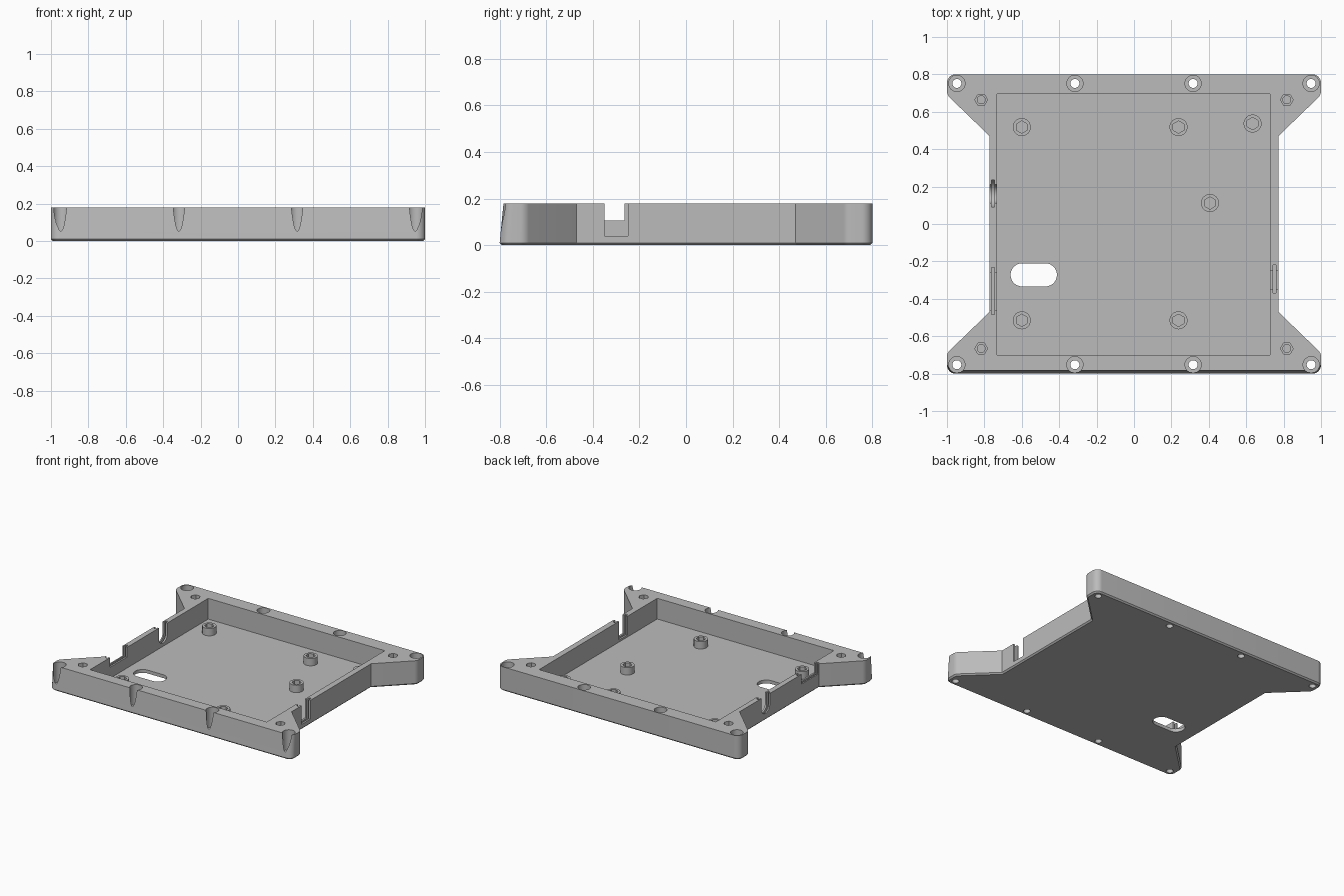
import bpy, bmesh, math
from mathutils import Vector

old = bpy.data.objects.get("Cube")
if old:
    bpy.data.objects.remove(old, do_unlink=True)

HEIGHT, FLOOR, CHAMFER = 0.18, 0.025, 0.01

grey = bpy.data.materials.new("plain grey")
grey.use_nodes = True
grey.diffuse_color = (0.5, 0.5, 0.5, 1)
grey.node_tree.nodes["Principled BSDF"].inputs["Base Color"].default_value = (0.5, 0.5, 0.5, 1)


def loft(name, rings):
    """Closed solid through rings of equal point count."""
    bm = bmesh.new()
    loops = [[bm.verts.new(p) for p in ring] for ring in rings]
    n = len(loops[0])
    for a, b in zip(loops, loops[1:]):
        for i in range(n):
            j = (i + 1) % n
            bm.faces.new((a[i], a[j], b[j], b[i]))
    bm.faces.new(loops[0][::-1])
    bm.faces.new(loops[-1])
    bmesh.ops.recalc_face_normals(bm, faces=bm.faces)
    mesh = bpy.data.meshes.new(name)
    bm.to_mesh(mesh)
    bm.free()
    obj = bpy.data.objects.new(name, mesh)
    bpy.context.collection.objects.link(obj)
    return obj


def prism(name, outline, z0, z1):
    return loft(name, [[(x, y, z) for x, y in outline] for z in (z0, z1)])


def ngon(x, y, r, sides, turn=0.0):
    return [(x + r * math.cos(turn + math.tau * i / sides),
             y + r * math.sin(turn + math.tau * i / sides)) for i in range(sides)]


def cylinder(name, x, y, r, z0, z1, sides=32, turn=0.0):
    return prism(name, ngon(x, y, r, sides, turn), z0, z1)


def box(name, x0, x1, y0, y1, z0, z1):
    return prism(name, [(x0, y0), (x1, y0), (x1, y1), (x0, y1)], z0, z1)


def rounded(corners, steps=6):
    """Round each (x, y, radius) corner of a polygon."""
    pts = []
    for i, (x, y, r) in enumerate(corners):
        p = Vector((x, y))
        if r == 0:
            pts.append((x, y))
            continue
        a = (Vector(corners[i - 1][:2]) - p).normalized()
        b = (Vector(corners[(i + 1) % len(corners)][:2]) - p).normalized()
        half = a.angle(b) / 2
        centre = p + (a + b).normalized() * r / math.sin(half)
        u = p + a * r / math.tan(half) - centre
        v = p + b * r / math.tan(half) - centre
        for k in range(steps + 1):
            d = u.lerp(v, k / steps).normalized() * r
            pts.append(tuple(centre + d))
    return pts


def inset(pts, d):
    """Move a counter-clockwise outline inwards by d."""
    out = []
    for i, p in enumerate(pts):
        p, a, b = Vector(p), Vector(pts[i - 1]), Vector(pts[(i + 1) % len(pts)])
        e, f = (p - a).normalized(), (b - p).normalized()
        n = Vector((-e.y - f.y, e.x + f.x)).normalized()
        out.append(tuple(p + n * d / max(0.3, n.dot(Vector((-e.y, e.x))))))
    return out


def cut(obj, cutters):
    for c in cutters:
        c.hide_render = True
        m = obj.modifiers.new(c.name, "BOOLEAN")
        m.operation, m.solver, m.object = "DIFFERENCE", "EXACT", c
    graph = bpy.context.evaluated_depsgraph_get()
    mesh = bpy.data.meshes.new_from_object(obj.evaluated_get(graph))
    obj.modifiers.clear()
    obj.data = mesh
    for c in cutters:
        bpy.data.objects.remove(c, do_unlink=True)


def finish(obj):
    obj.data.materials.clear()
    obj.data.materials.append(grey)
    bpy.ops.object.select_all(action="DESELECT")
    obj.select_set(True)
    bpy.context.view_layer.objects.active = obj
    bpy.ops.object.shade_smooth_by_angle(angle=math.radians(30))


# Tray body: plate with four flared corners, bottom chamfer and leaning front
quarter = [(0.772, 0.47, 0), (1, 0.69, 0.05), (1, 0.8, 0.045)]
right_half = [(x, -y, r) for x, y, r in quarter[::-1]] + quarter
outline = rounded(right_half + [(-x, -y, r) for x, y, r in right_half])


def lean(y):
    return y if y > -0.69 else -0.69 + (y + 0.69) * 0.85


body = loft("tray_body", [
    [(x, y, 0) for x, y in inset(outline, CHAMFER)],
    [(x, y, CHAMFER) for x, y in outline],
    [(x, lean(y), HEIGHT) for x, y in outline],
])

TOP = HEIGHT + 0.05
cutters = [box("cavity", -0.733, 0.728, -0.7, 0.695, FLOOR, TOP)]

# Counterbored screw holes along front and back
for x in (-0.947, -0.316, 0.316, 0.947):
    for y in (-0.7525, 0.7515):
        cutters.append(cylinder("screw_hole", x, y, 0.024, -0.05, TOP))
        cutters.append(cylinder("counterbore", x, y, 0.0435, 0.03, TOP))

# Hexagonal nut pockets in the flared corners
for x in (-0.817, 0.817):
    for y in (-0.666, 0.664):
        cutters.append(cylinder("nut_pocket", x, y, 0.034, 0.12, TOP, 6))
        cutters.append(cylinder("nut_bore", x, y, 0.021, 0.04, TOP, 24))

# Oval opening in the floor
oval = [(x + (0.062 if x > -0.536 else -0.062), y)
        for x, y in ngon(-0.536, -0.272, 0.062, 32, math.pi / 32)]
cutters.append(prism("floor_opening", oval, -0.05, 0.1))

# Side wall notches, each with a wider panel groove inside the wall
for wall, y0, y1, z in ((0.75, -0.35, -0.248, 0.04), (-0.754, -0.463, -0.263, 0.107)):
    cutters.append(box("notch", wall - 0.05, wall + 0.05, y0, y1, z, TOP))
    cutters.append(box("groove", wall - 0.008, wall + 0.008, y0 - 0.02, y1 + 0.03, z - 0.012, TOP))


def round_notch(name, y, r, z, half):
    """Upright U-shaped cutter through the left-hand wall."""
    arc = [(y + r * math.cos(a), z + r * math.sin(a))
           for a in (math.pi + math.pi * i / 12 for i in range(13))]
    arc += [(y + r, TOP), (y - r, TOP)]
    return loft(name, [[(-0.754 + s, b, c) for b, c in arc] for s in (-half, half)])


cutters.append(round_notch("cable_notch", 0.162, 0.05, 0.1, 0.05))
cutters.append(round_notch("cable_groove", 0.164, 0.072, 0.1, 0.008))

cut(body, cutters)
finish(body)

# Standoffs with hexagonal sockets
spots = [(-0.6, 0.518), (0.238, 0.518), (0.634, 0.537),
         (0.406, 0.112), (-0.6, -0.515), (0.238, -0.515)]
for x, y in spots:
    post = cylinder("standoff", x, y, 0.048, FLOOR - 0.005, 0.08)
    cut(post, [cylinder("hex_socket", x, y, 0.033, FLOOR + 0.002, 0.12, 6, math.pi / 6)])
    finish(post)
